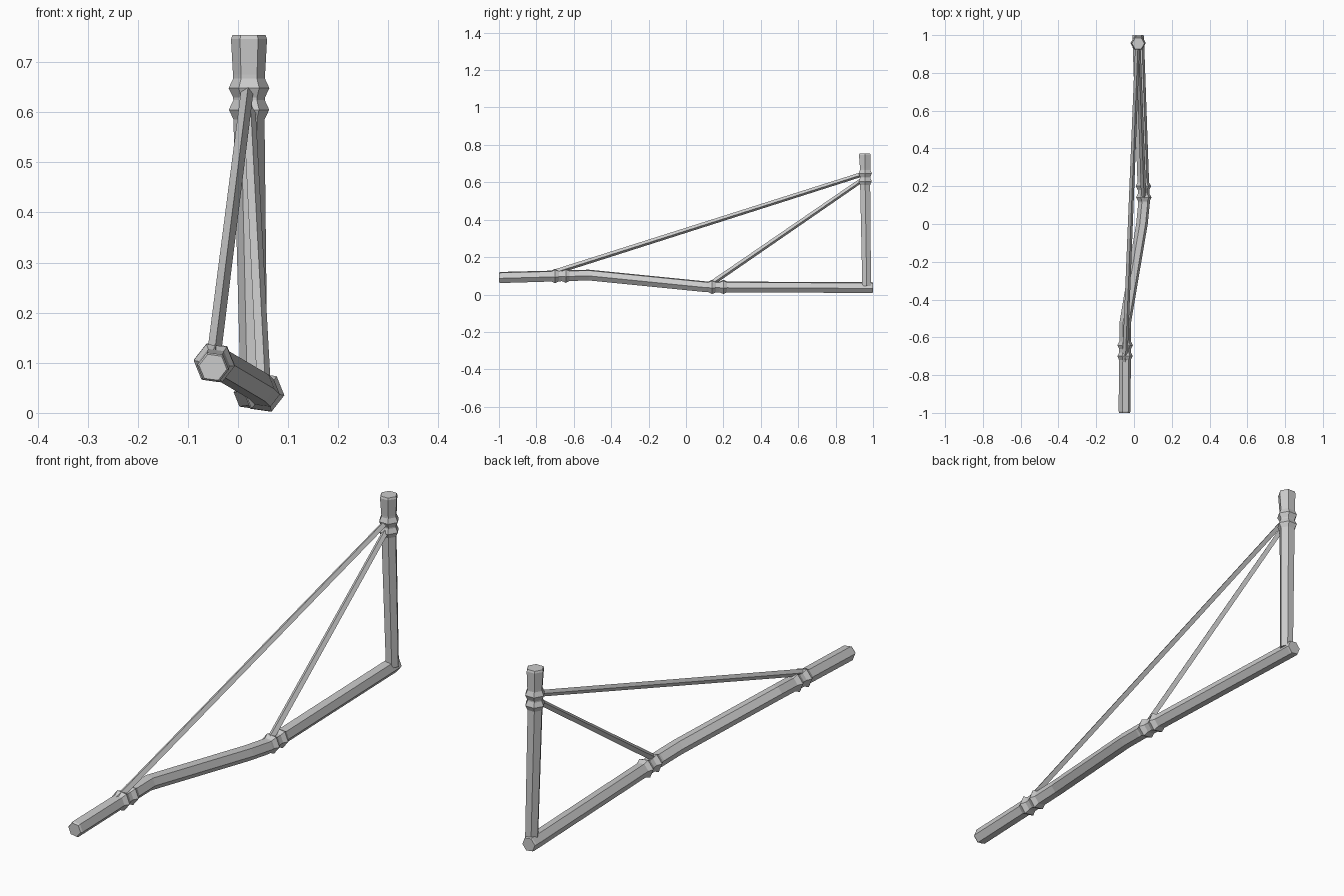
import bpy, bmesh, math
from mathutils import Vector

if "Cube" in bpy.data.objects:
    bpy.data.objects.remove(bpy.data.objects["Cube"])

X, Y, Z = Vector((1, 0, 0)), Vector((0, 1, 0)), Vector((0, 0, 1))


def loft(name, rings, u, v, sides, tilt=0.0):
    """Skin polygon rings (centre, radius) lying in the u/v plane, with end caps."""
    bm = bmesh.new()
    loops = []
    for c, r in rings:
        angles = [math.radians(tilt) + math.tau * i / sides for i in range(sides)]
        loops.append([bm.verts.new(Vector(c) + r * (u * math.cos(a) + v * math.sin(a)))
                      for a in angles])
    for a, b in zip(loops, loops[1:]):
        for i in range(sides):
            j = (i + 1) % sides
            bm.faces.new((a[i], a[j], b[j], b[i]))
    bm.faces.new(loops[0])
    bm.faces.new(loops[-1])
    bmesh.ops.recalc_face_normals(bm, faces=bm.faces)
    mesh = bpy.data.meshes.new(name)
    bm.to_mesh(mesh)
    bm.free()
    ob = bpy.data.objects.new(name, mesh)
    bpy.context.collection.objects.link(ob)
    return ob


def along(path, axis, t):
    """Point and radius on a bent path at coordinate t of the given axis."""
    for (p, r), (q, s) in zip(path, path[1:]):
        if t <= q[axis] + 1e-6:
            k = (t - p[axis]) / (q[axis] - p[axis])
            return Vector(p).lerp(Vector(q), k), r + (s - r) * k
    return Vector(path[-1][0]), path[-1][1]


def ringed(path, axis, ridges, half=0.02, rise=0.010):
    """Path rings plus pointed binding ridges at the listed positions."""
    rings = [(Vector(p), r) for p, r in path]
    for t in ridges:
        for d, extra in ((-half, 0), (0, rise), (half, 0)):
            c, r = along(path, axis, t + d)
            rings.append((c, r + extra))
    return sorted(rings, key=lambda ring: ring[0][axis])


# Long crooked hexagonal beam with two pairs of binding ridges
beam = [((-0.05, -1.0, 0.091), 0.028), ((-0.05, -0.992, 0.091), 0.032),
        ((-0.046, -0.52, 0.104), 0.031), ((0.042, 0.0, 0.052), 0.031),
        ((0.053, 0.11, 0.041), 0.031), ((0.022, 0.992, 0.037), 0.031),
        ((0.022, 1.0, 0.037), 0.029)]
loft("beam", ringed(beam, 1, (-0.70, -0.642, 0.14, 0.20)), X, Z, 6, -8)

# Upright post with flared top and a pair of ridges
post = [((0.032, 0.966, 0.045), 0.027), ((0.022, 0.958, 0.58), 0.031),
        ((0.022, 0.958, 0.675), 0.032), ((0.022, 0.956, 0.746), 0.036),
        ((0.022, 0.956, 0.754), 0.033)]
loft("post", ringed(post, 2, (0.605, 0.648), 0.019, 0.009), X, Y, 6)


# Thin diagonal braces
def brace(name, a, b):
    a, b = Vector(a), Vector(b)
    d = (b - a).normalized()
    v = d.cross(X).normalized()
    loft(name, [(a, 0.014), (b, 0.0125)], v.cross(d), v, 4, 10)


brace("long_brace", (-0.049, -0.74, 0.108), (0.019, 0.955, 0.647))
brace("short_brace", (0.052, 0.12, 0.048), (0.022, 0.955, 0.622))
